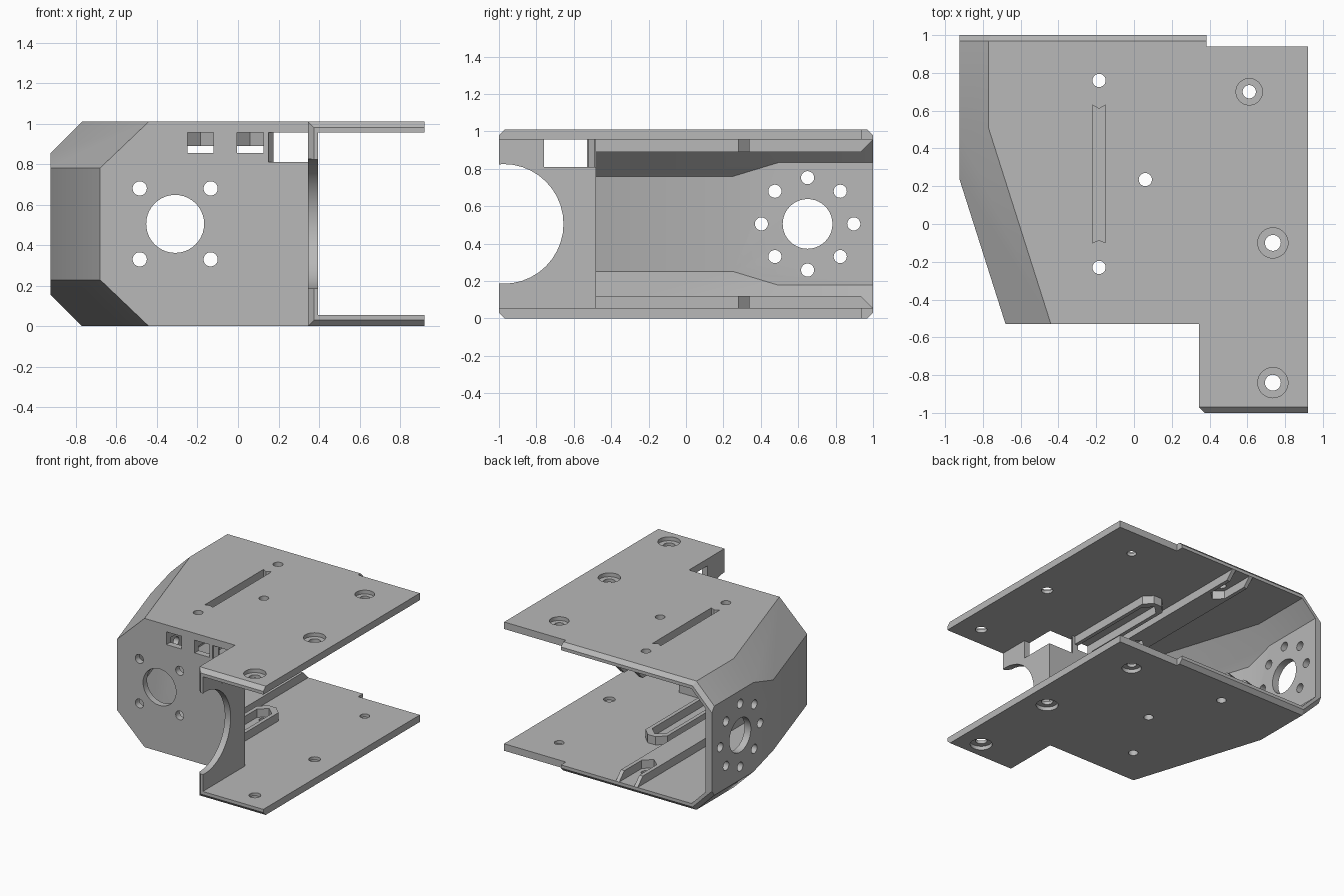
import bpy, bmesh, math
from mathutils import Vector, Matrix

cube = bpy.data.objects.get("Cube")
if cube:
    bpy.data.objects.remove(cube, do_unlink=True)

H, T = 1.01, 0.055          # overall height, sheet thickness
MID = H / 2

grey = bpy.data.materials.new("plain grey")
grey.use_nodes = True
COLOUR = (0.48, 0.48, 0.48, 1)
grey.diffuse_color = COLOUR
grey.node_tree.nodes["Principled BSDF"].inputs["Base Color"].default_value = COLOUR


def finish(bm, name):
    bmesh.ops.recalc_face_normals(bm, faces=bm.faces)
    me = bpy.data.meshes.new(name)
    bm.to_mesh(me)
    bm.free()
    me.materials.append(grey)
    ob = bpy.data.objects.new(name, me)
    bpy.context.collection.objects.link(ob)
    return ob


def slice_off(bm, point, normal):
    """Cut away everything on the normal's side and cap the cut."""
    geom = bm.verts[:] + bm.edges[:] + bm.faces[:]
    cut = bmesh.ops.bisect_plane(bm, geom=geom, plane_co=point, plane_no=normal, clear_outer=True)
    edges = [e for e in cut["geom_cut"] if isinstance(e, bmesh.types.BMEdge)]
    if edges:
        bmesh.ops.contextual_create(bm, geom=edges)


def block(name, lo, hi, planes=(), inset=0):
    """Box trimmed by planes; each plane is repeated mirrored about mid height."""
    lo, hi = Vector(lo), Vector(hi)
    bm = bmesh.new()
    bmesh.ops.create_cube(bm, size=1)
    for v in bm.verts:
        v.co = (lo + hi) / 2 + v.co * (hi - lo)
    for p, n in planes:
        n = Vector(n).normalized()
        p = Vector(p) - n * inset
        slice_off(bm, p, n)
        if n.z:
            slice_off(bm, (p.x, p.y, H - p.z), (n.x, n.y, -n.z))
    return finish(bm, name)


def prism(name, outline, z0, z1, end_plane=None):
    bm = bmesh.new()
    face = bm.faces.new([bm.verts.new((x, y, z0)) for x, y in outline])
    up = bmesh.ops.extrude_face_region(bm, geom=[face])["geom"]
    for v in up:
        if isinstance(v, bmesh.types.BMVert):
            v.co.z = z1
    if end_plane:
        slice_off(bm, *end_plane)
    return finish(bm, name)


def rod(centre, radius, length, axis="Z"):
    bm = bmesh.new()
    bmesh.ops.create_cone(bm, cap_ends=True, segments=40, radius1=radius, radius2=radius, depth=length)
    turn = {"X": Matrix.Rotation(math.pi / 2, 4, "Y"), "Y": Matrix.Rotation(math.pi / 2, 4, "X"),
            "Z": Matrix.Identity(4)}[axis]
    bm.transform(Matrix.Translation(centre) @ turn)
    return finish(bm, "hole_cutter")


def flipped(ob, name):
    """Copy mirrored about mid height."""
    bm = bmesh.new()
    bm.from_mesh(ob.data)
    bm.transform(Matrix.Translation((0, 0, H)) @ Matrix.Scale(-1, 4, (0, 0, 1)))
    return finish(bm, name)


def combine(target, tool, operation="DIFFERENCE", keep=False):
    mod = target.modifiers.new("cut", "BOOLEAN")
    mod.operation, mod.solver, mod.object = operation, "EXACT", tool
    bpy.context.view_layer.objects.active = target
    bpy.ops.object.modifier_apply(modifier=mod.name)
    if not keep:
        bpy.data.objects.remove(tool, do_unlink=True)


# Outer housing with tapered, chamfered side, plus the forward tab
sides = [((-0.77, 0, H), (-1, 0, 1)),
         ((-0.68, -0.53, 0), (-0.953, -0.303, 0)),
         ((-0.44, -0.53, H), (-0.953, -0.303, 1))]
back_bevels = [((0, 0.97, H), (0, 1, 1)), ((-0.77, 0.97, H), (-0.7, 1, 0.7))]
shell = block("housing_shell", (-0.925, -0.53, 0), (0.92, 1, H), sides + back_bevels)
tab = block("tab", (0.345, -1, 0), (0.92, -0.4, H),
            [((0.345, -0.97, 0), (-1, -1, 0)), ((0, -0.97, H), (0, -1, 1))])
combine(shell, tab, "UNION")

# Hollow interior, open at the back and one side
combine(shell, block("cavity", (-0.925 + T, -0.48, T), (2, 2, H - T), sides, T))
combine(shell, block("tab_cavity", (0.395, -2, T), (2, -0.3, H - T)))
combine(shell, block("back_step", (0.385, 0.94, -1), (2, 2, 2)))

# Front plate: large bore, four bolt holes
combine(shell, rod((-0.31, -0.5, MID), 0.143, 0.3, "Y"))
for sx in (-1, 1):
    for sz in (-1, 1):
        combine(shell, rod((-0.31 + sx * 0.175, -0.5, MID + sz * 0.175), 0.035, 0.3, "Y"))

# Front plate: rail openings and corner windows, top and bottom
window = [(0.15, -0.76), (0.15, -0.52), (0.175, -0.49), (0.175, -0.45), (0.5, -0.45), (0.5, -0.76)]
for x in (-0.185, 0.06):
    opening = block("opening", (x - 0.065, -0.6, 0.855), (x + 0.065, -0.4, H - T))
    combine(shell, flipped(opening, "opening_low"))
    combine(shell, opening)
win = prism("window", window, 0.81, H - T)
combine(shell, flipped(win, "window_low"))
combine(shell, win)

# Round relief in the tab wall
combine(shell, rod((0.37, -0.975, MID), 0.32, 0.2, "X"))

# Side wall: bore with a ring of eight holes
combine(shell, rod((-0.9, 0.65, MID), 0.133, 0.3, "X"))
for i in range(8):
    a = i * math.pi / 4
    combine(shell, rod((-0.9, 0.65 + 0.247 * math.cos(a), MID + 0.247 * math.sin(a)), 0.035, 0.3, "X"))

# Plain holes through both plates
for x, y in ((-0.185, 0.76), (-0.185, -0.23), (0.06, 0.235)):
    combine(shell, rod((x, y, MID), 0.035, 2))

# Counterbored holes through both plates
for x, y, outer, inner in ((0.61, 0.7, 0.07, 0.035), (0.735, -0.1, 0.08, 0.042), (0.735, -0.84, 0.08, 0.042)):
    combine(shell, rod((x, y, MID), inner, 2))
    for z in (0, H):
        combine(shell, rod((x, y, z), outer, 0.06))

# Rails under the plates: a long double-ended one and a short closed one
R0, R1 = 0.89, H - T + 0.01
c = -0.185
long_outline = [(c - 0.095, -0.49), (c - 0.065, -0.49), (c - 0.065, -0.19), (c, -0.13),
                (c + 0.065, -0.19), (c + 0.065, -0.49), (c + 0.095, -0.49), (c + 0.095, 1),
                (c + 0.065, 1), (c + 0.065, 0.72), (c, 0.66), (c - 0.065, 0.72),
                (c - 0.065, 1), (c - 0.095, 1)]
c2 = 0.06
short_outline = [(c2 - 0.095, -0.49), (c2 - 0.065, -0.49), (c2 - 0.065, 0.24), (c2, 0.3),
                 (c2 + 0.065, 0.24), (c2 + 0.065, -0.49), (c2 + 0.095, -0.49), (c2 + 0.095, 0.28),
                 (c2 + 0.035, 0.34), (c2 - 0.035, 0.34), (c2 - 0.095, 0.28)]
long_rail = prism("long_rail_top", long_outline, R0, R1, ((0, 1, H - T), (0, 1, -1)))
short_rail = prism("short_rail_top", short_outline, R0, R1)

# Blind groove with notched ends
groove = prism("groove", [(c - 0.035, -0.1), (c, -0.085), (c + 0.035, -0.1),
                          (c + 0.035, 0.63), (c, 0.61), (c - 0.035, 0.63)], 0.915, 1.1)
combine(long_rail, groove, keep=True)
combine(shell, flipped(groove, "groove_low"))
combine(shell, groove)
rails = [long_rail, short_rail, flipped(long_rail, "long_rail_bottom"), flipped(short_rail, "short_rail_bottom")]

# Smooth the bores, keep the sheet edges sharp
bpy.ops.object.select_all(action="DESELECT")
for ob in [shell] + rails:
    ob.select_set(True)
bpy.context.view_layer.objects.active = shell
bpy.ops.object.shade_smooth_by_angle(angle=math.radians(20))
